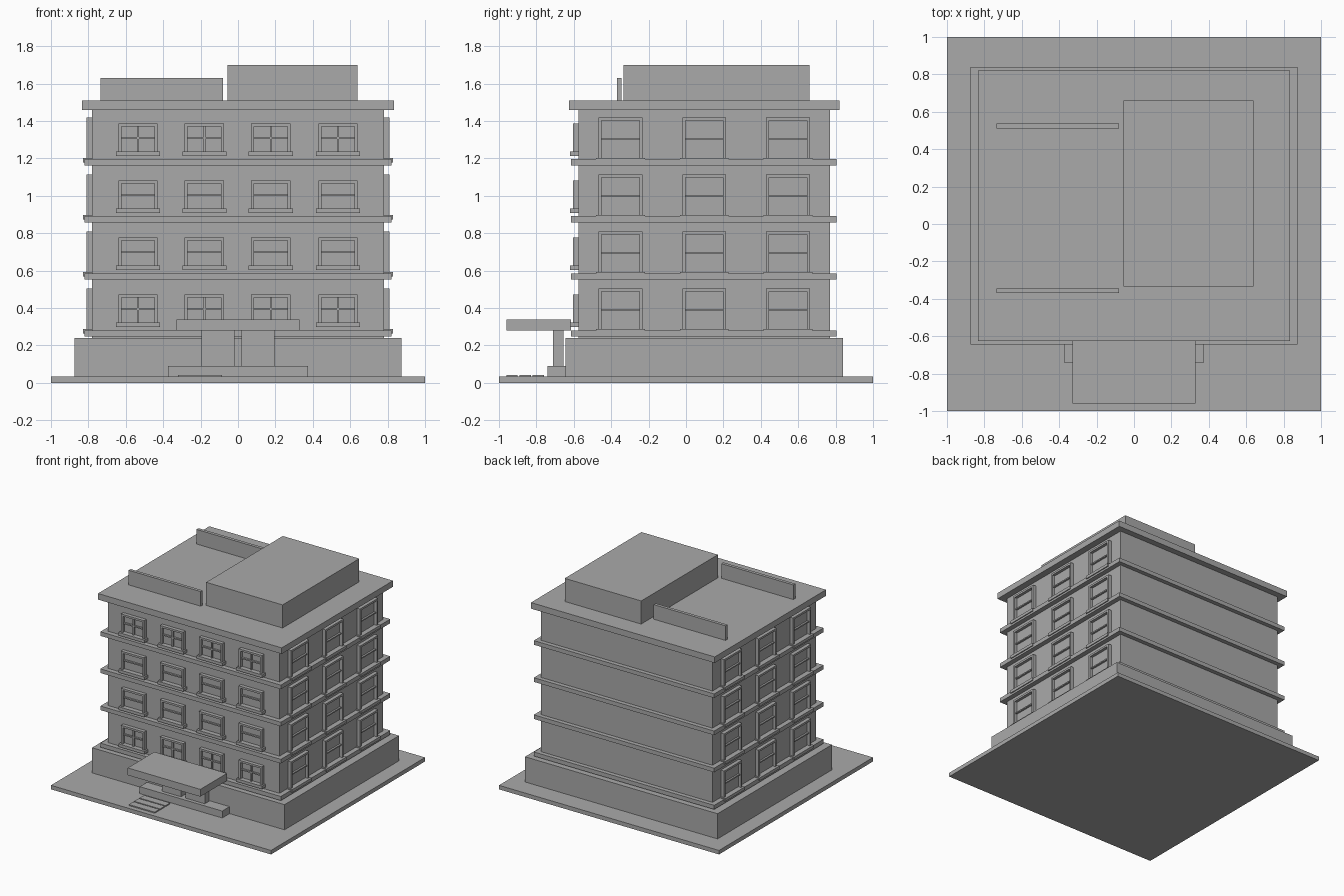
import bpy
import bmesh
from mathutils import Vector

cube = bpy.data.objects.get("Cube")
if cube:
    bpy.data.objects.remove(cube, do_unlink=True)

grey = bpy.data.materials.new("plain_grey")
grey.use_nodes = True
COLOR = (0.4, 0.4, 0.4, 1)
grey.diffuse_color = COLOR
grey.node_tree.nodes["Principled BSDF"].inputs["Base Color"].default_value = COLOR


def boxes(name, spans):
    """One object from boxes given as (x0, x1), (y0, y1), (z0, z1)."""
    bm = bmesh.new()
    for span in spans:
        lo = Vector([min(s) for s in span])
        size = Vector([max(s) for s in span]) - lo
        for v in bmesh.ops.create_cube(bm, size=1)["verts"]:
            v.co = Vector([lo[i] + (v.co[i] + 0.5) * size[i] for i in range(3)])
    mesh = bpy.data.meshes.new(name)
    bm.to_mesh(mesh)
    bm.free()
    mesh.materials.append(grey)
    obj = bpy.data.objects.new(name, mesh)
    bpy.context.collection.objects.link(obj)
    return obj


WALL_X, FRONT, BACK = 0.78, -0.575, 0.77
PITCH = 0.305

# Ground slab, plinth and main block
boxes("ground_slab", [((-1, 1), (-1, 1), (0, 0.033))])
boxes("plinth", [((-0.875, 0.875), (-0.645, 0.84), (0.033, 0.24))])
boxes("main_block", [((-WALL_X, WALL_X), (FRONT, BACK), (0.24, 1.46))])

# Floor bands and roof slab
boxes("floor_bands", [((-0.82, 0.82), (-0.615, 0.805),
                       (0.247 + PITCH * i, 0.281 + PITCH * i)) for i in range(4)])
boxes("roof_slab", [((-0.835, 0.835), (-0.625, 0.82), (1.46, 1.51))])

# Rooftop room and screen walls
boxes("rooftop_room", [((-0.055, 0.64), (-0.335, 0.66), (1.51, 1.70))])
boxes("rooftop_screens", [((-0.735, -0.08), (y, y + 0.026), (1.51, 1.63))
                          for y in (-0.37, 0.51)])


def window(center, half, bottom, top, place, crossed, sill_depth):
    """Frame, bars, glass and sill; place maps (along, out, up) to the wall."""
    t, depth = 0.016, 0.03
    a0, a1 = center - half, center + half
    rail = bottom + (top - bottom) * 0.45
    frame = [place((a0, a0 + t), (0, depth), (bottom, top)),
             place((a1 - t, a1), (0, depth), (bottom, top)),
             place((a0 + t, a1 - t), (0, depth), (top - t, top)),
             place((a0 + t, a1 - t), (0, depth * 0.7), (rail, rail + 0.01))]
    if crossed:
        frame.append(place((center - 0.005, center + 0.005), (0, depth * 0.7),
                           (bottom, top - t)))
    glass = [place((a0 + t, a1 - t), (0, 0.006), (bottom, top - t))]
    sill = [place((a0 - 0.013, a1 + 0.013), (0, sill_depth), (bottom - 0.024, bottom))]
    return frame, glass, sill


def front_wall(a, d, z):
    return a, (FRONT - d[0], FRONT - d[1]), z


def left_wall(a, d, z):
    return (WALL_X + d[0], WALL_X + d[1]), a, z


def right_wall(a, d, z):
    return (-WALL_X - d[0], -WALL_X - d[1]), a, z


# Windows on the front and both sides
walls = (("front", front_wall, (-0.535, -0.18, 0.175, 0.535), 0.105, 0.322, 0.472, 0.045),
         ("left", left_wall, (-0.35, 0.097, 0.545), 0.117, 0.287, 0.505, 0.048),
         ("right", right_wall, (-0.35, 0.097, 0.545), 0.117, 0.287, 0.505, 0.048))
for side, place, centers, half, bottom, top, sill_depth in walls:
    frames, panes, sills = [], [], []
    for floor in range(4):
        for c in centers:
            crossed = side == "front" and floor in (0, 3)
            f, g, s = window(c, half, bottom + PITCH * floor, top + PITCH * floor,
                             place, crossed, sill_depth)
            frames += f
            panes += g
            sills += s
    boxes(side + "_window_frames", frames)
    boxes(side + "_window_glass", panes)
    boxes(side + "_window_sills", sills)

# Entrance: landing, two doorway posts, canopy and low steps
boxes("entrance_landing", [((-0.375, 0.375), (-0.74, -0.645), (0.033, 0.09))])
boxes("entrance_posts", [((s * 0.02, s * 0.195), (-0.71, -0.655), (0.09, 0.28))
                         for s in (-1, 1)])
boxes("entrance_canopy", [((-0.33, 0.33), (-0.96, -0.615), (0.28, 0.34))])
boxes("entrance_steps", [((-0.32, -0.085), (y, y + 0.06), (0.033, 0.042))
                         for y in (-0.96, -0.89, -0.82)])
